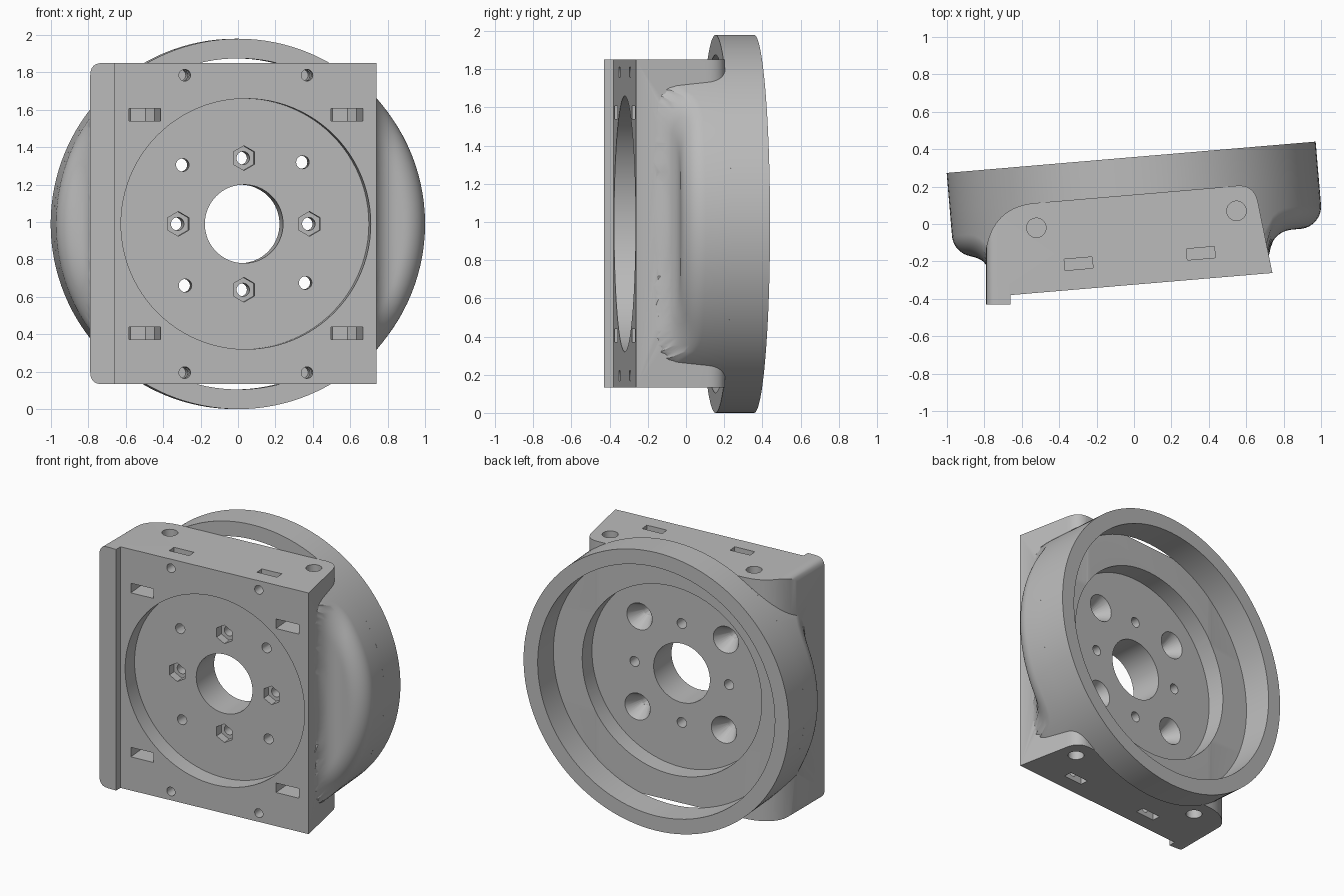
import bpy, bmesh, math
from mathutils import Matrix, Vector

if "Cube" in bpy.data.objects:
    bpy.data.objects.remove(bpy.data.objects["Cube"])

grey = bpy.data.materials.new("plain grey")
grey.use_nodes = True
grey.diffuse_color = (0.5, 0.5, 0.5, 1)
grey.node_tree.nodes["Principled BSDF"].inputs["Base Color"].default_value = (0.5, 0.5, 0.5, 1)

# Housing frame: slightly turned about z; DEPTH sends an extrusion along its y
MID = 0.99
FRAME = Matrix.Translation((0.015, 0, MID)) @ Matrix.Rotation(math.radians(4.85), 4, "Z")
LAY = Matrix.Rotation(-math.pi / 2, 4, "X")
DEPTH = FRAME @ LAY
R = 0.99                       # outer radius
FRONT, BACK, RIM = -0.32, 0.158, 0.358
FRONT_FLOOR, BACK_FLOOR = -0.20, 0.03


def loft(name, loops, matrix):
    """Closed solid through equal-length loops of points."""
    bm = bmesh.new()
    rows = [[bm.verts.new(matrix @ Vector(p)) for p in loop] for loop in loops]
    n = len(rows[0])
    for a, b in zip(rows, rows[1:]):
        for i in range(n):
            j = (i + 1) % n
            bm.faces.new((a[i], a[j], b[j], b[i]))
    bm.faces.new(rows[0])
    bm.faces.new(rows[-1])
    bmesh.ops.recalc_face_normals(bm, faces=bm.faces)
    mesh = bpy.data.meshes.new(name)
    bm.to_mesh(mesh)
    bm.free()
    mesh.materials.append(grey)
    obj = bpy.data.objects.new(name, mesh)
    bpy.context.collection.objects.link(obj)
    return obj


def prism(name, pts, lo, hi, matrix):
    return loft(name, [[(x, y, z) for x, y in pts] for z in (lo, hi)], matrix)


def circle(cx, cy, r, sides, start=0.0):
    steps = [start + 2 * math.pi * i / sides for i in range(sides)]
    return [(cx + r * math.cos(t), cy + r * math.sin(t)) for t in steps]


def bend(a, c, b, n=10):
    """Curved corner from a to b around control point c."""
    a, b, c = Vector(a), Vector(b), Vector(c)
    return [tuple(a * (1 - t) ** 2 + c * 2 * t * (1 - t) + b * t * t)
            for t in (i / n for i in range(n + 1))]


def combine(target, tool, operation="DIFFERENCE"):
    mod = target.modifiers.new("cut", "BOOLEAN")
    mod.operation, mod.object, mod.solver = operation, tool, "EXACT"
    bpy.context.view_layer.objects.active = target
    bpy.ops.object.modifier_apply(modifier=mod.name)
    bpy.data.objects.remove(tool)


def drill(target, u, z, r, lo, hi, sides=32, r2=None, start=0.0):
    """Round, conical or hexagonal hole along the housing axis."""
    loops = [[(x, y, d) for x, y in circle(u, -z, rad, sides, start)]
             for rad, d in ((r, lo), (r2 or r, hi))]
    combine(target, loft("drill", loops, DEPTH))


# Mounting block with its front lip and curved rear corners
outline = [(-0.80, -0.43), (-0.66, -0.43), (-0.66, -0.38), (0.74, -0.262)]
outline += bend((0.664, 0.11), (0.645, 0.213), (0.55, 0.205))
outline += bend((-0.53, 0.112), (-0.78, 0.09), (-0.80, -0.2), 16)
body = prism("housing_body", outline, -0.2, 2.2, Matrix())
low, high, left, rr = 0.133, 1.85, -0.79, 0.065
plate = [(1.2, -low), (1.2, -high)]
plate += bend((left + rr, -high), (left, -high), (left, -high + rr), 8)
plate += bend((left, -low - rr), (left, -low), (left + rr, -low), 8)
combine(body, prism("plate_limit", plate, -1, 1, LAY), "INTERSECT")


# Side lobes: concave against the block, rounded along the outer edge
def lobe_front(u, z, side_u, fillet):
    edge = 0.12
    dx = min(max(side_u + fillet - u, 0), fillet)
    dr = min(max(math.hypot(u, z) - (R - edge), 0), edge)
    forward = fillet - math.sqrt(fillet ** 2 - dx ** 2)
    return -0.10 - forward + edge - math.sqrt(max(edge ** 2 - dr ** 2, 0))


for sign, side_u, fillet in ((1, 0.69, 0.13), (-1, 0.80, 0.11)):
    loops, inner, reach = [], 0.5, 0.845
    for k in range(49):
        z = reach * math.sin(math.pi * (k / 48 - 0.5))
        outer = math.sqrt(R * R - z * z)
        us = [inner + (outer - inner) * math.sin(math.pi / 2 * i / 28) for i in range(29)]
        loop = [(sign * u, lobe_front(u, z, side_u, fillet), z) for u in us]
        loop += [(sign * outer, BACK - 0.002, z), (sign * inner, BACK - 0.002, z)]
        loops.append(loop)
    combine(body, loft("lobe", loops, FRAME), "UNION")

# Round recesses on both faces and the central bore
drill(body, 0, 0, 0.67, FRONT - 0.3, FRONT_FLOOR, 96)
drill(body, 0, 0, 0.67, BACK_FLOOR, RIM, 96)
drill(body, 0, 0, 0.21, -1, 1, 64)

# Bolt circle: hexagonal pockets in front, countersinks at the back
for k in range(4):
    t = k * math.pi / 2
    u, z = 0.352 * math.cos(t), 0.352 * math.sin(t)
    drill(body, u, z, 0.035, -1, 1, 24)
    drill(body, u, z, 0.066, FRONT - 0.1, FRONT_FLOOR + 0.06, 6, None, math.pi / 2)
    t += math.radians(46.3)
    u, z = 0.456 * math.cos(t), 0.456 * math.sin(t)
    drill(body, u, z, 0.035, -1, 1, 24)
    drill(body, u, z, 0.035, BACK_FLOOR - 0.11, BACK_FLOOR + 0.01, 32, 0.1)

# Edge screws, nut slots and rod holes, repeated in the four corners
for sx in (-1, 1):
    for sz in (-1, 1):
        drill(body, sx * 0.328, sz * 0.795, 0.031, FRONT - 0.1, -0.02, 24)
        span = sorted((sz * 0.74, sz * 1.1))
        slot = [(sx * 0.328 + a, -0.185 + b) for a, b in
                ((-0.075, -0.03), (0.075, -0.03), (0.075, 0.03), (-0.075, 0.03))]
        combine(body, prism("edge_slot", slot, *span, FRAME))
        span = sorted((sz * 0.5, sz * 1.1))
        combine(body, prism("rod_hole", circle(sx * 0.537, 0.025, 0.052, 32), *span, FRAME))
        span = sorted((sz * 0.55, sz * 0.618))
        trap = [(sx * 0.542 + a, b) for a, b in
                ((-0.085, -0.6), (0.085, -0.6), (0.085, 0.07), (0.04, 0.12),
                 (-0.04, 0.12), (-0.085, 0.07))]
        combine(body, prism("nut_slot", trap, *span, FRAME))

# Rear ring
ring = prism("rear_ring", circle(0, 0, R, 128), BACK - 0.003, RIM, DEPTH)
drill(ring, 0, 0, 0.885, -1, 1, 128)

for obj in (body, ring):
    bpy.ops.object.select_all(action="DESELECT")
    obj.select_set(True)
    bpy.context.view_layer.objects.active = obj
    bpy.ops.object.shade_smooth_by_angle(angle=math.radians(30))
